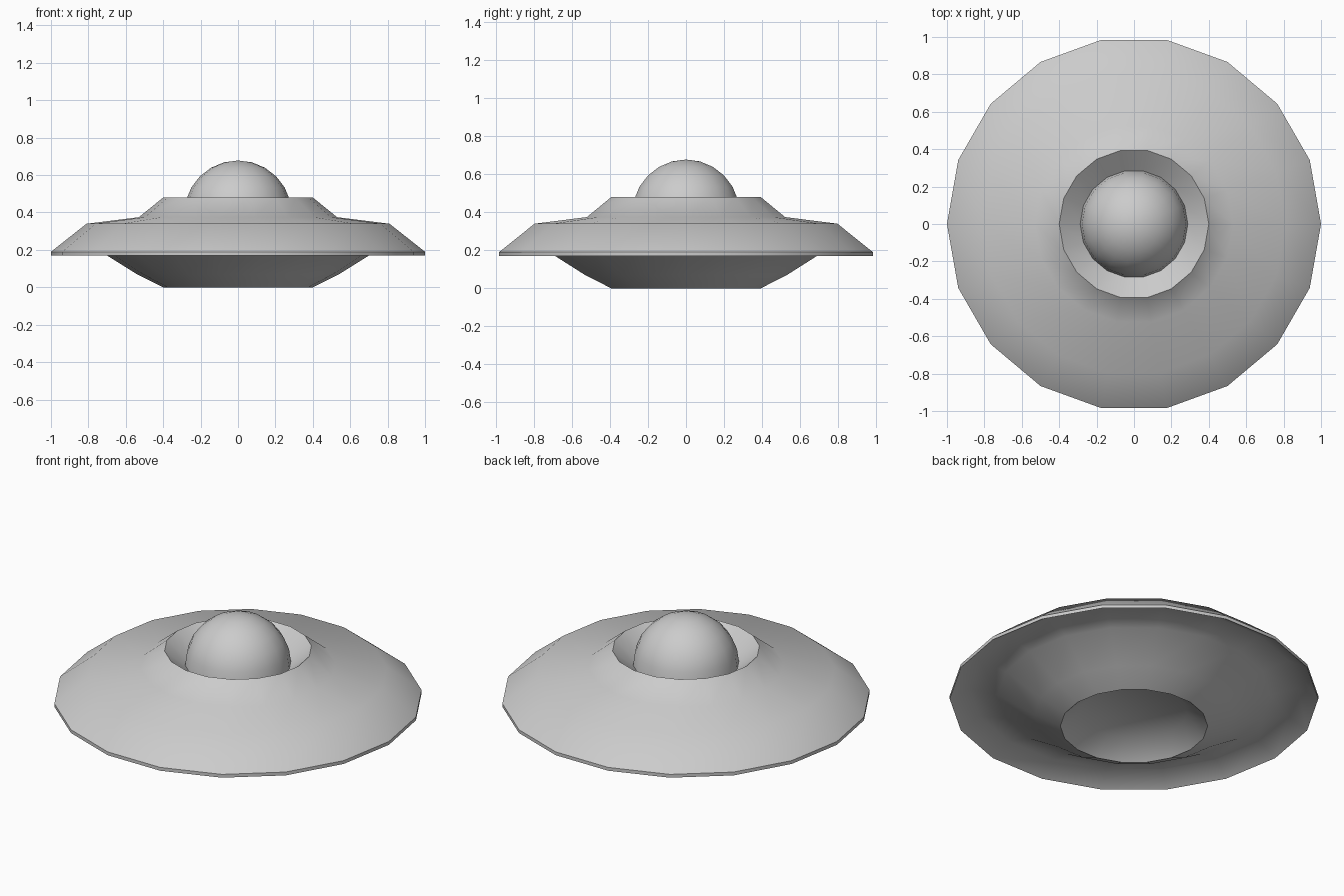
import bpy
import bmesh
import math

cube = bpy.data.objects.get("Cube")
if cube:
    bpy.data.objects.remove(cube, do_unlink=True)

SIDES = 18

grey = bpy.data.materials.new("light grey metal")
grey.use_nodes = True
grey.diffuse_color = (0.6, 0.6, 0.6, 1)
grey.node_tree.nodes["Principled BSDF"].inputs["Base Color"].default_value = (0.6, 0.6, 0.6, 1)


def lathe(name, profile, smooth_angle):
    """Revolve (radius, height) points about z; zero radius makes a pole."""
    bm = bmesh.new()
    rings = []
    for r, z in profile:
        if r == 0:
            rings.append([bm.verts.new((0, 0, z))] * SIDES)
            continue
        angles = [math.tau * i / SIDES for i in range(SIDES)]
        rings.append([bm.verts.new((r * math.cos(a), r * math.sin(a), z)) for a in angles])
    for low, high in zip(rings, rings[1:]):
        for i in range(SIDES):
            j = (i + 1) % SIDES
            corners = [low[i], low[j], high[j], high[i]]
            bm.faces.new(list(dict.fromkeys(corners)))
    # close an open lower end with a flat cap
    if profile[0][0] > 0:
        bm.faces.new(list(reversed(rings[0])))
    mesh = bpy.data.meshes.new(name)
    bm.to_mesh(mesh)
    bm.free()
    mesh.materials.append(grey)
    obj = bpy.data.objects.new(name, mesh)
    bpy.context.collection.objects.link(obj)
    bpy.ops.object.select_all(action="DESELECT")
    obj.select_set(True)
    bpy.context.view_layer.objects.active = obj
    bpy.ops.object.shade_smooth_by_angle(angle=math.radians(smooth_angle))
    return obj


# saucer hull: recessed belly, bowl, undercut rim, upper deck, collar, cockpit recess
lathe("saucer_hull", [
    (0.288, 0.09), (0.4, 0), (0.54, 0.07), (0.74, 0.195), (0.89, 0.235),
    (1, 0.17), (1, 0.19), (0.81, 0.34), (0.53, 0.375), (0.4, 0.48), (0.288, 0.39),
], 50)

# cockpit dome: half sphere seated in the recess
R, BASE, STEPS = 0.288, 0.39, 6
arc = [math.pi / 2 * k / STEPS for k in range(STEPS)]
lathe("cockpit_dome", [(R * math.cos(a), BASE + R * math.sin(a)) for a in arc]
      + [(0, BASE + R)], 50)
